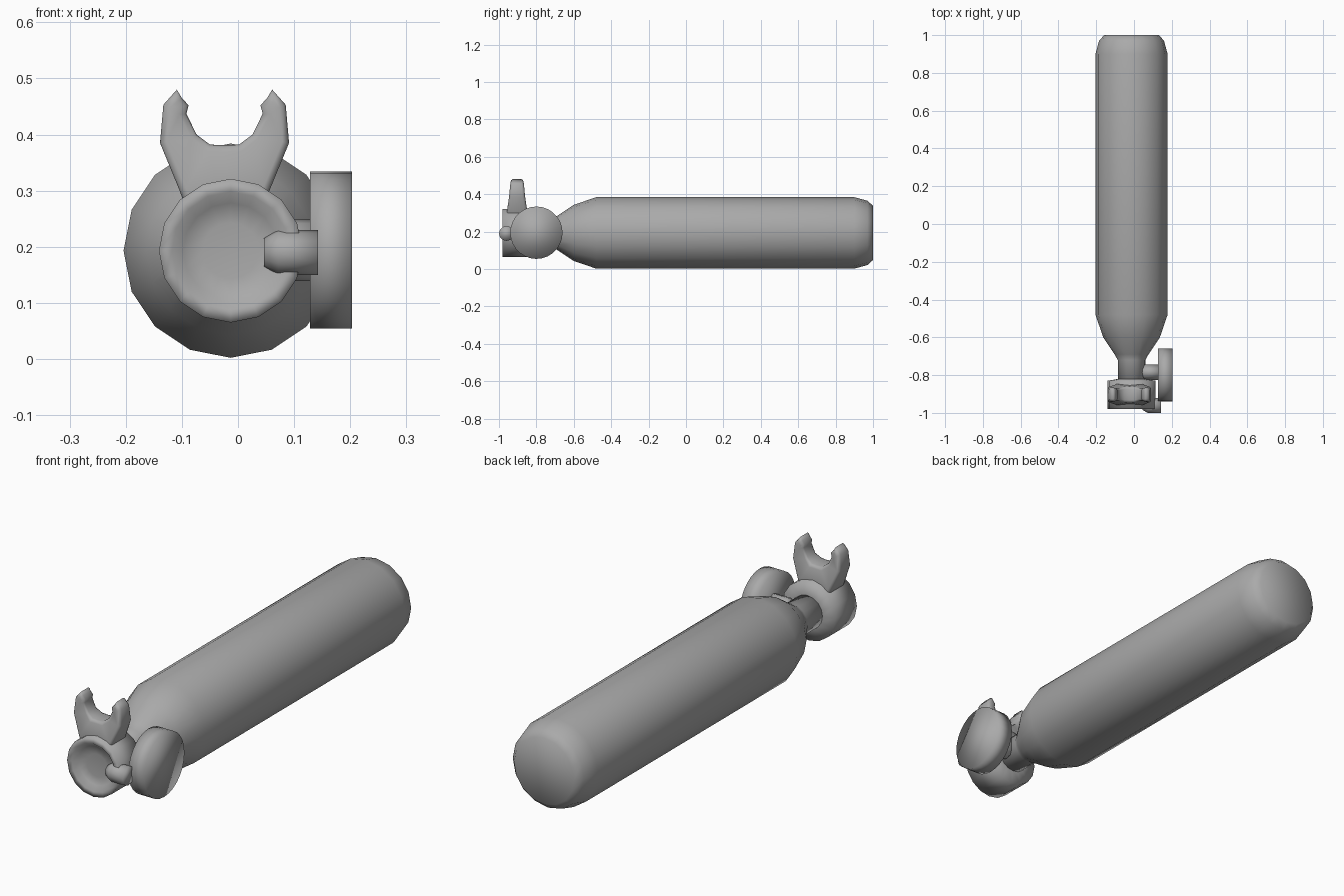
import bpy, bmesh, math
from mathutils import Matrix

cube = bpy.data.objects.get("Cube")
if cube:
    bpy.data.objects.remove(cube)

grey = bpy.data.materials.new("plain grey")
GREY = (0.4, 0.4, 0.4, 1)
grey.diffuse_color = GREY
grey.use_nodes = True
grey.node_tree.nodes["Principled BSDF"].inputs["Base Color"].default_value = GREY

AXIS_X, AXIS_Z = -0.013, 0.193


def finish(bm, name):
    bmesh.ops.recalc_face_normals(bm, faces=bm.faces)
    mesh = bpy.data.meshes.new(name)
    bm.to_mesh(mesh)
    bm.free()
    mesh.materials.append(grey)
    mesh.shade_smooth()
    obj = bpy.data.objects.new(name, mesh)
    bpy.context.collection.objects.link(obj)
    return obj


def turned(name, profile, centre, axis, sides=16, squash=1.0):
    """Solid of rings (position, radius) along x or y, with closed ends."""
    bm = bmesh.new()
    rings = []
    for pos, radius in profile:
        ring = []
        for i in range(sides):
            a = math.tau * i / sides
            u, v = radius * squash * math.cos(a), radius * math.sin(a)
            if axis == "y":
                co = (centre[0] + u, pos, centre[1] + v)
            else:
                co = (pos, centre[0] + u, centre[1] + v)
            ring.append(bm.verts.new(co))
        rings.append(ring)
    for a, b in zip(rings, rings[1:]):
        for i in range(sides):
            j = (i + 1) % sides
            bm.faces.new((a[i], a[j], b[j], b[i]))
    bm.faces.new(rings[0])
    bm.faces.new(rings[-1])
    return finish(bm, name)


# Bottle with tapered shoulder and neck
turned("gas_bottle", [(-0.86, 0.073), (-0.72, 0.073), (-0.69, 0.09), (-0.6, 0.15),
                      (-0.48, 0.191), (0.9, 0.191), (0.97, 0.172), (1.0, 0.145)],
       (AXIS_X, AXIS_Z), "y")

# Valve head with a dished front
turned("valve_head", [(-0.955, 0.05), (-0.96, 0.085), (-0.98, 0.105), (-0.98, 0.128),
                      (-0.83, 0.128), (-0.82, 0.07)],
       (AXIS_X, AXIS_Z), "y")

# Side gauge, its stem and the small outlet beside the head
turned("gauge", [(0.128, 0.14), (0.203, 0.14)], (-0.8, 0.194), "x", 28)
turned("gauge_stem", [(0.03, 0.03), (0.055, 0.055), (0.14, 0.055)],
       (-0.785, 0.194), "x", 12, 0.75)
turned("outlet", [(0.046, 0.025), (0.072, 0.04), (0.143, 0.04)],
       (-0.96, 0.19), "x", 12)

# Forked clip: half outline from the bottom centre round to the notch, mirrored
MID = -0.024
half = [(0.0, 0.26), (0.066, 0.26), (0.08, 0.3), (0.115, 0.385), (0.109, 0.453),
        (0.085, 0.48), (0.076, 0.465), (0.064, 0.452), (0.068, 0.437),
        (0.05, 0.4), (0.026, 0.382), (0.0, 0.381)]
outline = half + [(-x, z) for x, z in reversed(half[1:-1])]
bm = bmesh.new()
face = bm.faces.new([bm.verts.new((MID + x, -0.055, z)) for x, z in outline])
grown = bmesh.ops.extrude_face_region(bm, geom=[face])
moved = [g for g in grown["geom"] if isinstance(g, bmesh.types.BMVert)]
bmesh.ops.translate(bm, verts=moved, vec=(0, 0.11, 0))
for v in bm.verts:
    # prongs are thinner than the base
    t = min(max((v.co.z - 0.34) / 0.06, 0), 1)
    v.co.y *= 1 - 0.35 * t
rim = [e for e in bm.edges if abs(e.verts[0].co.y - e.verts[1].co.y) < 0.03]
bmesh.ops.bevel(bm, geom=rim, offset=0.016, segments=2, affect="EDGES",
                profile=0.5, clamp_overlap=True)
bmesh.ops.transform(bm, matrix=Matrix.Translation((0, -0.903, 0)), verts=bm.verts)
bmesh.ops.triangulate(bm, faces=[f for f in bm.faces if len(f.verts) > 4])
finish(bm, "forked_clip")
